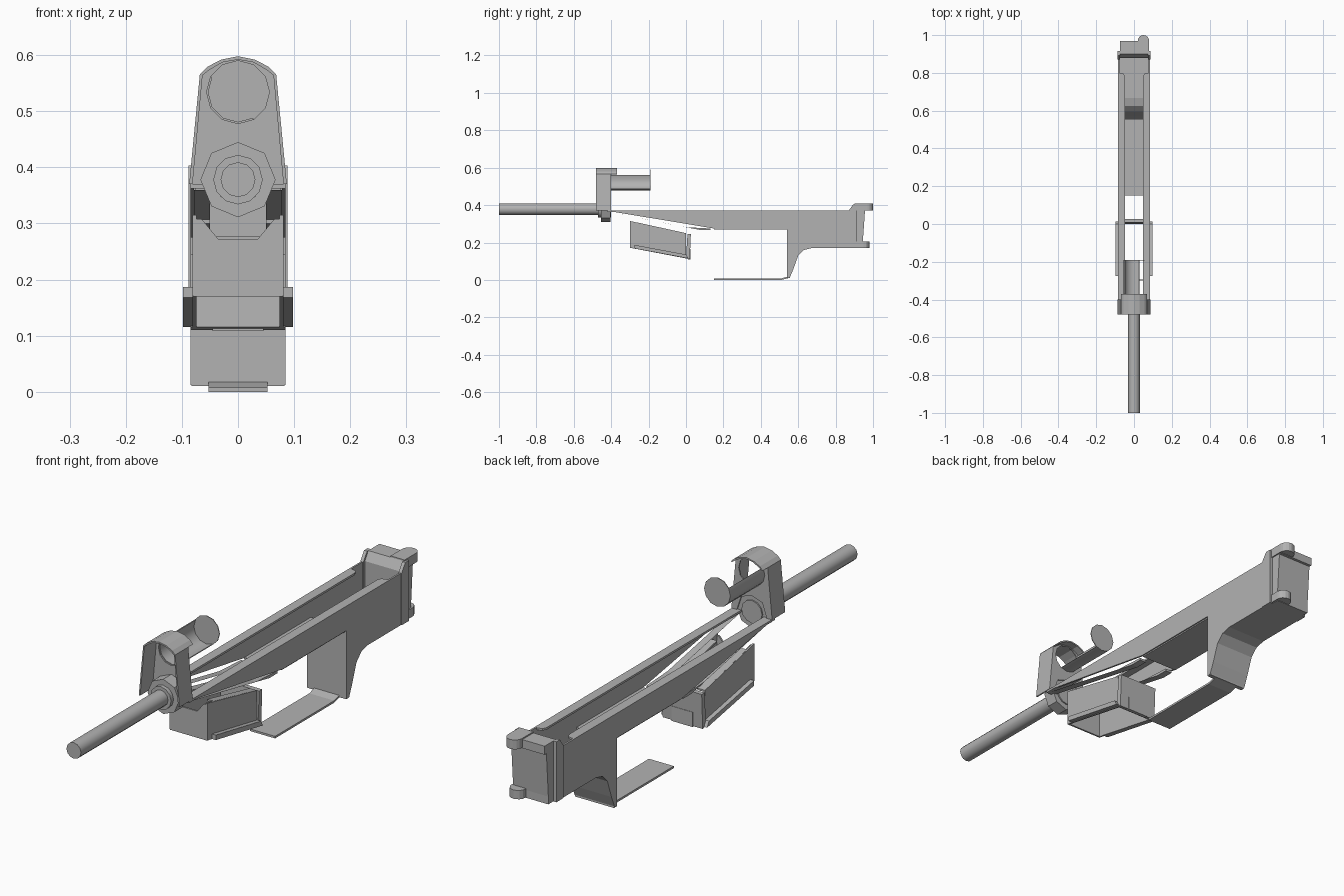
import bpy, bmesh, math

mat = bpy.data.materials.new("steel_grey")
mat.diffuse_color = (0.45, 0.45, 0.45, 1)


def prism(name, pts, axis, a0, a1, mirror=False):
    """Extrude a closed 2D profile along an axis, optionally mirrored across x = 0."""
    def place(p, a):
        return {'x': (a, p[0], p[1]), 'y': (p[0], a, p[1]), 'z': (p[0], p[1], a)}[axis]
    bm = bmesh.new()
    for s in ((1, -1) if mirror else (1,)):
        rings = []
        for a in (a0, a1):
            rings.append([])
            for p in pts:
                c = place(p, a)
                rings[-1].append(bm.verts.new((c[0] * s, c[1], c[2])))
        n = len(pts)
        bm.faces.new(rings[0])
        bm.faces.new(rings[1][::-1])
        for i in range(n):
            j = (i + 1) % n
            bm.faces.new((rings[0][i], rings[0][j], rings[1][j], rings[1][i]))
    bmesh.ops.recalc_face_normals(bm, faces=bm.faces)
    me = bpy.data.meshes.new(name)
    bm.to_mesh(me)
    bm.free()
    me.materials.append(mat)
    ob = bpy.data.objects.new(name, me)
    bpy.context.collection.objects.link(ob)
    return ob


def arc(cx, cy, r, d0, d1, n):
    return [(cx + r * math.cos(math.radians(d0 + (d1 - d0) * i / n)),
             cy + r * math.sin(math.radians(d0 + (d1 - d0) * i / n))) for i in range(n + 1)]


def rect(a0, b0, a1, b1):
    return [(a0, b0), (a1, b0), (a1, b1), (a0, b1)]


def smooth(ob):
    bpy.ops.object.select_all(action='DESELECT')
    ob.select_set(True)
    bpy.context.view_layer.objects.active = ob
    bpy.ops.object.shade_smooth_by_angle(angle=math.radians(35))


# Barrel and its seat
BZ = 0.378
smooth(prism("barrel", arc(0, BZ, 0.031, 0, 360, 12)[:-1], 'y', -1.0, -0.40))
smooth(prism("barrel_sleeve", arc(0, BZ, 0.044, 0, 360, 12)[:-1], 'y', -0.47, -0.40))
prism("barrel_collar", arc(0, BZ, 0.067, 90, -90, 4) + arc(0, BZ, 0.043, -90, 90, 4),
      'y', -0.455, -0.405, True)

# Front arch: side walls, top band and pierced rear plate
prism("arch_side", [(0.087, 0.37), (0.068, 0.566), (0.063, 0.566), (0.081, 0.37)],
      'y', -0.48, -0.40, True)
top = [(0.068, 0.566), (0.055, 0.579), (0.03, 0.592), (0, 0.598)]
prism("arch_band", top + [(0, 0.592), (0.028, 0.587), (0.052, 0.573), (0.063, 0.564)],
      'y', -0.48, -0.37, True)
prism("arch_plate", [(0.085, 0.37)] + top + arc(0, 0.534, 0.056, 90, -90, 6)
      + [(0, 0.44), (0.045, 0.425), (0.064, 0.37)], 'y', -0.405, -0.40, True)

# Partial tube behind the arch, closed by a disc
smooth(prism("guide_tube", arc(0, 0.534, 0.056, 150, 300, 5) + arc(0, 0.534, 0.053, 300, 150, 5),
             'y', -0.40, -0.19))
prism("guide_end_disc", arc(0, 0.534, 0.056, 0, 360, 12)[:-1], 'y', -0.193, -0.19)

# Receiver side walls running down into the grip leg
curve = [(0.90, 0.17), (0.67, 0.17), (0.63, 0.16), (0.60, 0.13), (0.575, 0.06), (0.555, 0.012)]
prism("receiver_wall", [(-0.42, 0.37), (0.90, 0.37)] + curve
      + [(0.54, 0.012), (0.54, 0.275), (0.15, 0.275), (0.0, 0.30), (-0.40, 0.366)],
      'x', 0.078, 0.085, True)
prism("receiver_rail", rect(-0.42, 0.362, 0.78, 0.37), 'x', 0.048, 0.085, True)
prism("rail_end", [(0.048, 0.78), (0.055, 0.795), (0.07, 0.80), (0.085, 0.80), (0.085, 0.78)],
      'z', 0.362, 0.37, True)
prism("lower_strip", [(-0.40, 0.36), (0.0, 0.282), (0.13, 0.275), (0.13, 0.266), (0.08, 0.266)],
      'x', 0.05, 0.078, True)
prism("receiver_floor", rect(0.15, 0.27, 0.555, 0.277), 'x', -0.08, 0.08)
prism("leg_front", rect(0.54, 0.012, 0.547, 0.275), 'x', -0.08, 0.08)
prism("leg_underside", curve + [(y - 0.004, z + 0.007) for y, z in curve[::-1]], 'x', -0.08, 0.08)
prism("leg_foot", rect(0.54, 0.010, 0.557, 0.018), 'x', -0.083, 0.083)

# Flat guard strip
prism("guard_strip", [(0.15, 0.0), (0.51, 0.0), (0.55, 0.01), (0.55, 0.02), (0.51, 0.008),
                      (0.15, 0.008)], 'x', -0.053, 0.053)

# Rear block with rounded lugs on one side
prism("rear_block", [(0.88, 0.17), (0.945, 0.17), (0.945, 0.20), (0.957, 0.37), (0.968, 0.37),
                     (0.968, 0.403), (0.90, 0.403), (0.88, 0.37)], 'x', -0.075, 0.075)
prism("rear_cheek", [(0.87, 0.37), (0.893, 0.403), (0.915, 0.403), (0.915, 0.17), (0.87, 0.17)],
      'x', 0.075, 0.088, True)
for name, y, z0, z1 in (("upper_lug", 0.97, 0.372, 0.408), ("lower_lug", 0.95, 0.172, 0.206)):
    prism(name, [(0.02, 0.90), (0.08, 0.90)] + arc(0.05, y, 0.03, 0, 180, 8), 'z', z0, z1)

# Tilted open magazine housing
prism("housing_side", [(-0.30, 0.315), (0.0, 0.25), (0.0, 0.115), (-0.30, 0.172)],
      'x', 0.074, 0.081, True)
prism("housing_front", [(0, 0.17), (0.08, 0.17), (0.08, 0.308), (0.065, 0.308), (0.035, 0.272),
                        (0, 0.272)], 'y', -0.30, -0.293, True)
prism("housing_back", [(0.0, 0.115), (0.02, 0.11), (0.026, 0.245), (0.008, 0.245)],
      'x', -0.085, 0.085)
prism("housing_rail", [(-0.275, 0.168), (-0.275, 0.187), (0.0, 0.136), (0.012, 0.115)],
      'x', 0.08, 0.098, True)
prism("housing_top_lip", [(-0.26, 0.300), (-0.26, 0.307), (0.0, 0.25), (0.0, 0.243)],
      'x', 0.05, 0.078, True)
prism("housing_tab", rect(0.01, 0.108, 0.024, 0.165), 'x', -0.045, 0.045)
